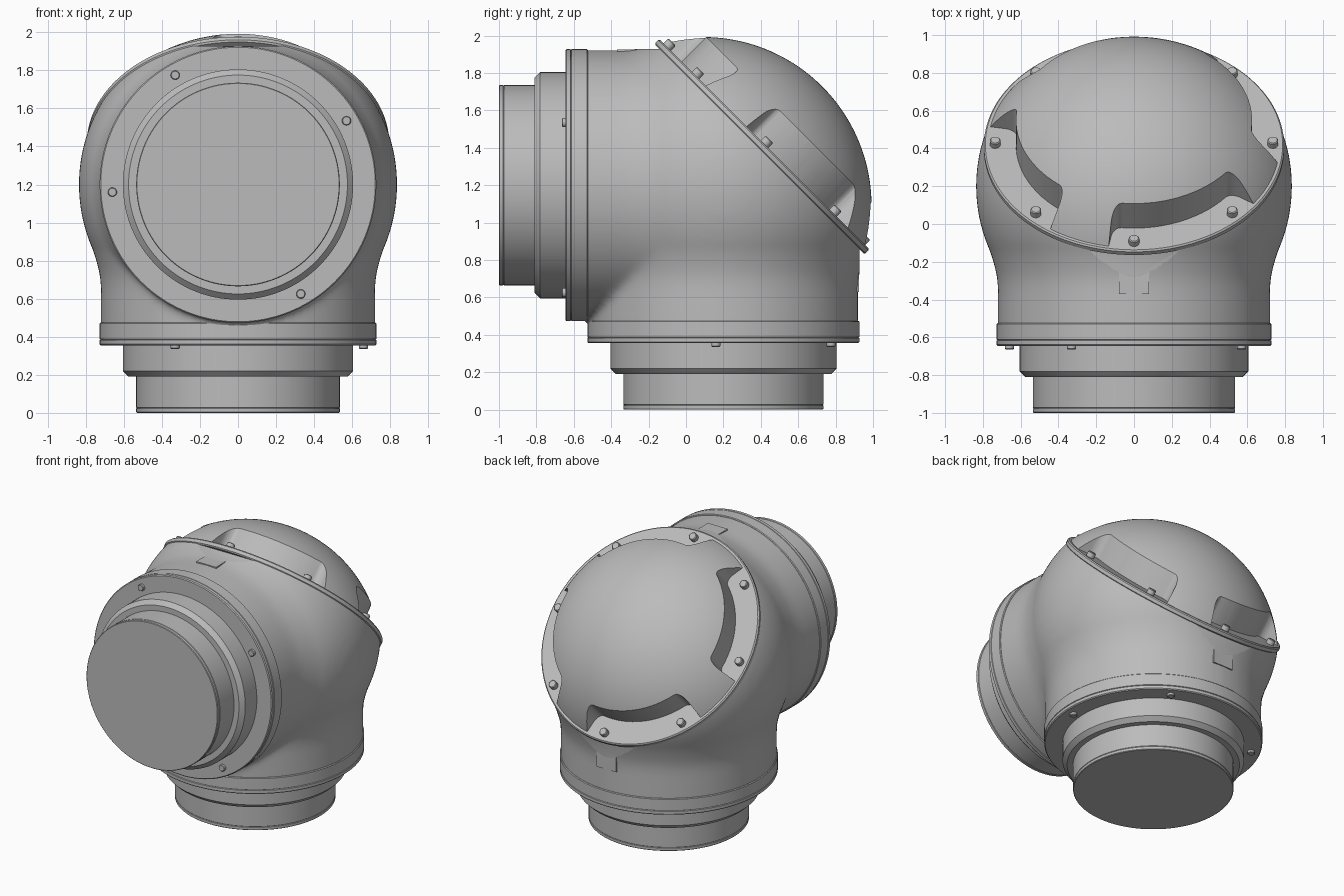
import bpy, bmesh
from math import sin, cos, pi, radians, sqrt
from mathutils import Matrix, Vector

if "Cube" in bpy.data.objects:
    bpy.data.objects.remove(bpy.data.objects["Cube"])

grey = bpy.data.materials.new("satin_grey")
grey.use_nodes = True
grey.diffuse_color = (0.5, 0.5, 0.5, 1)
grey.node_tree.nodes["Principled BSDF"].inputs["Base Color"].default_value = (0.5, 0.5, 0.5, 1)

# Frames: joint centre, downward neck, forward neck, slanted cap
CENTRE = Matrix.Translation((0, 0.2, 1.2))
SLANT = Vector((0, 1, 1)).normalized()
DOWN = CENTRE @ Matrix.Rotation(pi, 4, 'X')
FRONT = CENTRE @ Matrix.Rotation(pi, 4, SLANT) @ Matrix.Rotation(pi, 4, 'X')
CAP = CENTRE @ Matrix.Rotation(-pi / 4, 4, 'X')


def make(name, bm, frame=Matrix(), angle=30):
    bmesh.ops.transform(bm, matrix=frame, verts=bm.verts)
    bmesh.ops.recalc_face_normals(bm, faces=bm.faces)
    mesh = bpy.data.meshes.new(name)
    bm.to_mesh(mesh)
    bm.free()
    mesh.materials.append(grey)
    ob = bpy.data.objects.new(name, mesh)
    bpy.context.collection.objects.link(ob)
    shade(ob, angle)
    return ob


def shade(ob, angle=30):
    bpy.ops.object.select_all(action='DESELECT')
    ob.select_set(True)
    bpy.context.view_layer.objects.active = ob
    bpy.ops.object.shade_smooth_by_angle(angle=radians(angle))


def lathe(profile, steps=96):
    """Spin a (radius, height) profile around z."""
    bm = bmesh.new()
    vs = [bm.verts.new((r, 0, h)) for r, h in profile]
    es = [bm.edges.new(pair) for pair in zip(vs, vs[1:])]
    bmesh.ops.spin(bm, geom=vs + es, cent=(0, 0, 0), axis=(0, 0, 1),
                   angle=2 * pi, steps=steps, use_merge=False)
    bmesh.ops.remove_doubles(bm, verts=bm.verts, dist=0.0001)
    return bm


def disc(r, low, high, bevel=0.005):
    return [(0, low), (r - bevel, low), (r, low + bevel),
            (r, high - bevel), (r - bevel, high), (0, high)]


def bake(ob):
    """Replace the mesh by its modified result."""
    graph = bpy.context.evaluated_depsgraph_get()
    mesh = bpy.data.meshes.new_from_object(ob.evaluated_get(graph))
    ob.modifiers.clear()
    ob.data = mesh


def boolean(ob, tool, operation):
    mod = ob.modifiers.new("join", 'BOOLEAN')
    mod.operation, mod.object, mod.solver = operation, tool, 'EXACT'
    bake(ob)
    bpy.data.objects.remove(tool)


# Body: two bulging sleeves merged, softened, then trimmed flat
R = 0.837
sleeve = [(0, 0.8), (0.72, 0.8), (0.72, 0.54), (0.725, 0.48), (0.739, 0.42), (0.76, 0.35)]
sleeve += [(R * cos(t), R * sin(t)) for t in [radians(20 - 5 * i) for i in range(22)]]
sleeve += [(0, -R)]
body = make("elbow_body", lathe(sleeve), DOWN)
boolean(body, make("sleeve_tool", lathe(sleeve), FRONT), 'UNION')
remesh = body.modifiers.new("remesh", 'REMESH')
remesh.mode, remesh.voxel_size = 'VOXEL', 0.02
soften = body.modifiers.new("soften", 'SMOOTH')
soften.factor, soften.iterations = 0.5, 14
bake(body)
bm = bmesh.new()
bm.from_mesh(body.data)
cuts = [(CAP @ Vector((0, 0, 0.285)), SLANT),
        (Vector((0, 0.927, 0)), Vector((0, 1, 0))),
        (Vector((0, 0, 1.927)), Vector((0, 0, 1)))]
for point, normal in cuts:
    cut = bmesh.ops.bisect_plane(bm, geom=bm.verts[:] + bm.edges[:] + bm.faces[:],
                                 plane_co=point, plane_no=normal, clear_outer=True)
    rim = [e for e in cut['geom_cut'] if isinstance(e, bmesh.types.BMEdge)]
    bmesh.ops.holes_fill(bm, edges=rim, sides=0)
bm.to_mesh(body.data)
bm.free()
shade(body, 35)

# Necks: flange, chamfered collar, pipe, bolts and flat pad, used twice
neck = [(0, 1.2), (0.531, 1.2), (0.535, 1.196), (0.535, 1.178), (0.532, 1.175),
        (0.535, 1.172), (0.535, 1.01), (0.575, 1.01), (0.605, 0.98), (0.605, 0.845),
        (0.721, 0.845), (0.727, 0.839), (0.727, 0.818), (0.722, 0.815),
        (0.727, 0.812), (0.727, 0.73), (0.722, 0.725), (0, 0.725)]
neck_bolts = [(0.33, -0.575), (-0.57, -0.335), (0.66, 0.04), (-0.33, 0.575)]
for label, frame in (("lower", DOWN), ("front", FRONT)):
    make(label + "_neck", lathe(neck, 128), frame)
    for i, (x, y) in enumerate(neck_bolts):
        make(f"{label}_neck_bolt_{i + 1}", lathe(disc(0.024, 0.82, 0.864, 0.004), 20),
             frame @ Matrix.Translation((x, y, 0)))
    bm = bmesh.new()
    bmesh.ops.create_cube(bm, size=1, matrix=Matrix.Translation((0, -0.686, 0.47))
                          @ Matrix.Diagonal((0.16, 0.08, 0.2, 1)))
    make(label + "_pad", bm, frame)

# Cap rim and dome
LOW, TOP = 0.272, 0.311
make("cap_rim", lathe(disc(0.795, LOW, TOP, 0.008), 128), CAP)
RD, OFFSET, BASE = 0.901, -0.154, 0.3
foot = sqrt(RD ** 2 - (BASE - OFFSET) ** 2)
start = math_angle = Vector((foot, BASE - OFFSET)).angle(Vector((1, 0)))
arc = [start + (pi / 2 - start) * i / 28 for i in range(28)]
dome_line = [(0, BASE)] + [(RD * cos(t), OFFSET + RD * sin(t)) for t in arc] + [(0, OFFSET + RD)]
dome = make("dome", lathe(dome_line, 128), CAP)

# Four rounded pockets around the dome edge, each holding two bolts
bm = bmesh.new()
for k in range(4):
    angles = [radians(90 * k - 10 + 65 * i / 16) for i in range(17)]
    ring = [(0.625 * cos(a), 0.625 * sin(a)) for a in angles]
    ring += [(1.0 * cos(a), 1.0 * sin(a)) for a in reversed(angles)]
    base = bm.faces.new([bm.verts.new((x, y, 0.28)) for x, y in ring])
    corners = [base.verts[0], base.verts[16]]
    out = bmesh.ops.extrude_face_region(bm, geom=[base], use_keep_orig=True)
    top = [v for v in out['geom'] if isinstance(v, bmesh.types.BMVert)]
    walls = [e for v in corners for e in v.link_edges if e.other_vert(v) in top]
    bmesh.ops.translate(bm, verts=top, vec=(0, 0, 0.6))
    bmesh.ops.bevel(bm, geom=walls, offset=0.07, segments=6, profile=0.5,
                    affect='EDGES', clamp_overlap=False)
pockets = make("pocket_cutter", bm, CAP)
pockets.hide_render = True
boolean(dome, pockets, 'DIFFERENCE')
shade(dome, 30)

for i in range(8):
    spot = Matrix.Rotation(i * pi / 4, 4, 'Z') @ Matrix.Translation((0.735, 0, 0))
    make(f"cap_bolt_{i + 1}", lathe(disc(0.028, TOP - 0.02, TOP + 0.036, 0.005), 20), CAP @ spot)
